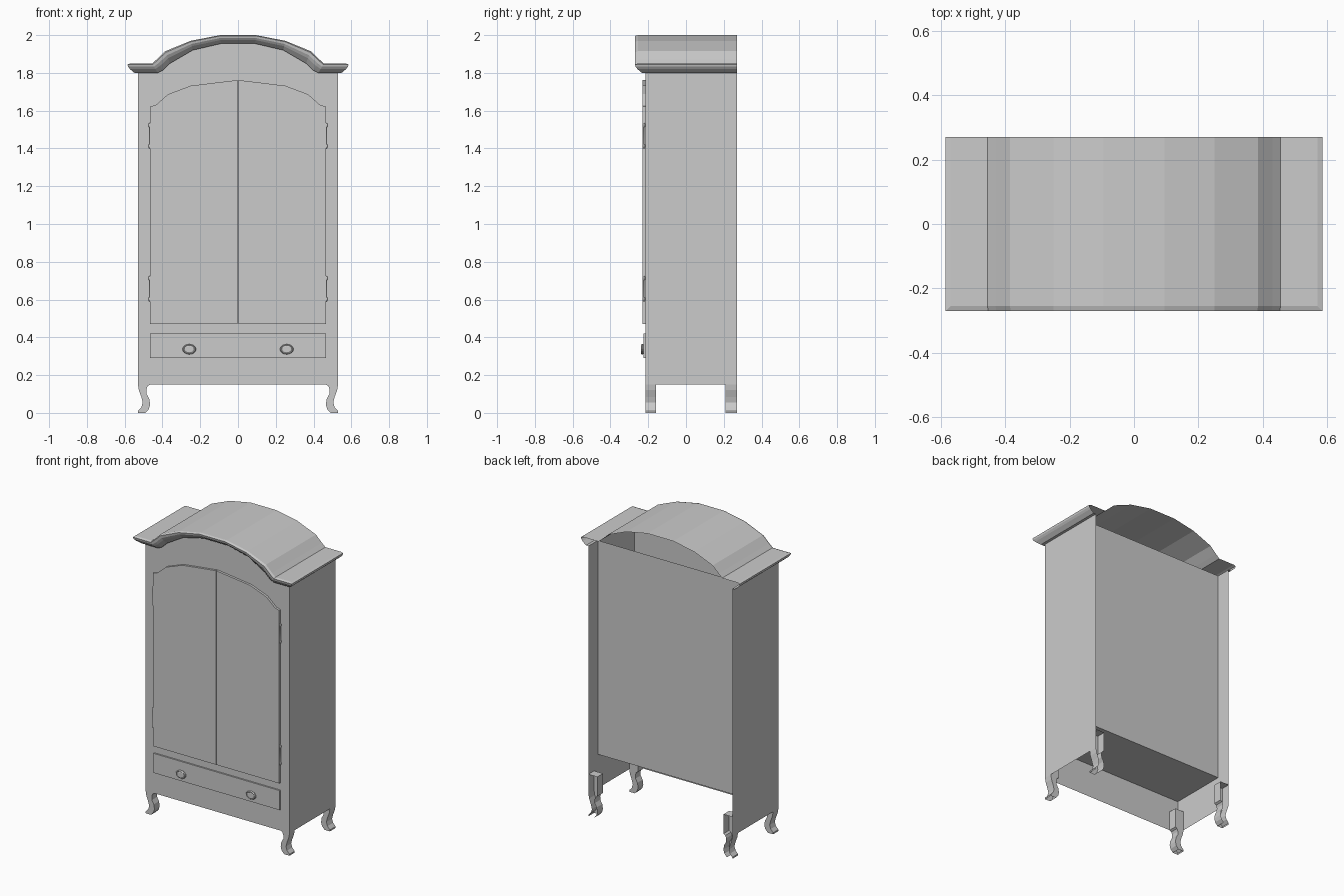
import bpy, bmesh, math

if "Cube" in bpy.data.objects:
    bpy.data.objects.remove(bpy.data.objects["Cube"])

FRONT, BACK, SIDE = -0.215, 0.27, 0.53


def make(name, verts, faces):
    bm = bmesh.new()
    vs = [bm.verts.new(v) for v in verts]
    for f in faces:
        bm.faces.new([vs[i] for i in f])
    bmesh.ops.remove_doubles(bm, verts=bm.verts, dist=1e-5)
    bmesh.ops.recalc_face_normals(bm, faces=bm.faces)
    me = bpy.data.meshes.new(name)
    bm.to_mesh(me)
    bm.free()
    ob = bpy.data.objects.new(name, me)
    bpy.context.collection.objects.link(ob)
    return ob


def extrude(name, pts, y0, y1, cap0=True, cap1=True, skip=()):
    """Extrude an x-z outline along y; skip lists open edges."""
    n = len(pts)
    verts = [(x, y, z) for y in (y0, y1) for x, z in pts]
    faces = [(i, (i + 1) % n, n + (i + 1) % n, n + i) for i in range(n) if i not in skip]
    if cap0:
        faces.append(tuple(range(n)))
    if cap1:
        faces.append(tuple(range(n, 2 * n)))
    return make(name, verts, faces)


def mirror_path(half):
    return [(-x, z) for x, z in half] + [(x, z) for x, z in reversed(half)]


def lathe(name, profile, segs, loc, axis, scale=(1, 1)):
    """Revolve (radius, height) pairs around z, or around -y for knobs."""
    verts, faces = [], []
    for r, h in profile:
        for s in range(segs):
            a = 2 * math.pi * s / segs
            u, v = r * math.cos(a) * scale[0], r * math.sin(a) * scale[1]
            p = (u, v, h) if axis == 'Z' else (u, -h, v)
            verts.append(tuple(a + b for a, b in zip(p, loc)))
    for k in range(len(profile) - 1):
        for s in range(segs):
            t = (s + 1) % segs
            faces.append((k * segs + s, k * segs + t, (k + 1) * segs + t, (k + 1) * segs + s))
    m = len(profile) - 1
    faces += [tuple(range(segs)), tuple(range(m * segs, (m + 1) * segs))]
    ob = make(name, verts, faces)
    for p in ob.data.polygons:
        p.use_smooth = len(p.vertices) == 4 and axis == 'Z'
    return ob


# Arch lines: lower and upper edge of the crown moulding
lower = mirror_path([(.425, 1.80), (.40, 1.812), (.36, 1.85), (.24, 1.92), (.09, 1.955)])
upper = mirror_path([(.455, 1.85), (.43, 1.872), (.385, 1.915), (.25, 1.97), (.095, 2.0)])

# Front panel with arched top
outline = [(-SIDE, .15), (-SIDE, 1.8)] + lower + [(SIDE, 1.8), (SIDE, .15)]
make("front_panel", [(x, FRONT, z) for x, z in outline], [tuple(range(len(outline)))])

# Side panels
for s, label in ((-1, "left"), (1, "right")):
    x = s * SIDE
    make(label + "_side_panel",
         [(x, FRONT, .15), (x, BACK, .15), (x, BACK, 1.8), (x, FRONT, 1.8)], [(0, 1, 2, 3)])

# Recessed back panel and the floor above the drawer
yb, zf = .17, .375
make("back_panel", [(-SIDE, yb, zf), (SIDE, yb, zf), (SIDE, yb, 1.8), (-SIDE, yb, 1.8)], [(0, 1, 2, 3)])
make("cabinet_floor", [(-SIDE, FRONT, zf), (SIDE, FRONT, zf), (SIDE, yb, zf), (-SIDE, yb, zf)], [(0, 1, 2, 3)])

# Crown: moulding swept along the arch and mitred round the sides, open at the back
profile = [(0, 0), (.018, 0), (.03, .2), (.043, .42), (.052, .66), (.055, .9), (.04, 1)]
stations = []
for kind in ["bl", "cl"] + list(range(len(lower))) + ["cr", "br"]:
    column = []
    for o, h in profile:
        if isinstance(kind, int):
            (xa, za), (xb, zb) = lower[kind], upper[kind]
            column.append((xa + (xb - xa) * h, FRONT - o, za + (zb - za) * h))
        else:
            s = -1 if kind[1] == "l" else 1
            y = BACK if kind[0] == "b" else FRONT - o
            column.append((s * (SIDE + o), y, 1.8 + .05 * h))
    x, y, z = column[-1]
    column.append((x, BACK, z))
    stations.append(column)
n = len(profile) + 1
verts = [v for c in stations for v in c]
faces = []
last = len(stations) - 2
for i in range(len(stations) - 1):
    for k in range(n - 1):
        if k == n - 2 and i in (0, last):
            continue
        faces.append((i * n + k, i * n + k + 1, (i + 1) * n + k + 1, (i + 1) * n + k))
crown = make("crown", verts, faces)
for p in crown.data.polygons:
    p.use_smooth = False

# Pair of arched doors
arch = [(.465, 1.622), (.435, 1.63), (.37, 1.687), (.25, 1.732), (.12, 1.748), (.002, 1.762)]
for s, label in ((-1, "left"), (1, "right")):
    pts = [(s * x, z) for x, z in [(.002, .47), (.465, .47)] + arch]
    extrude(label + "_door", pts, FRONT - .015, FRONT)

# Drawer front with oval knobs
extrude("drawer_front", [(-.465, .29), (.465, .29), (.465, .42), (-.465, .42)], FRONT - .01, FRONT)
for s in (-1, 1):
    lathe("drawer_knob", [(.9, 0), (1, .004), (1, .009), (.88, .014), (.75, .012), (.6, .014)], 16,
          (s * .258, FRONT - .01, .337), 'Y', (.036, .027))

# Door hinges: slim pins with end finials
for s in (-1, 1):
    for z in (.59, 1.40):
        lathe("hinge", [(.002, 0), (.006, .006), (.006, .018), (.004, .022), (.004, .113),
                        (.006, .117), (.006, .129), (.002, .135)], 8,
              (s * .468, FRONT - .008, z), 'Z')

# Curved legs: hollow, with open soles; the rear pair is also open behind
leg = [(.53, .28), (.53, .15), (.525, .12), (.512, .085), (.504, .055), (.512, .03), (.53, .01),
       (.53, 0), (.49, 0), (.472, .02), (.465, .045), (.47, .075), (.484, .10),
       (.485, .125), (.478, .142), (.465, .15), (.465, .28)]
for s in (-1, 1):
    pts = [(s * x, z) for x, z in leg]
    extrude("front_leg", pts, FRONT, FRONT + .055, skip=(7,))
    extrude("back_leg", pts, BACK - .06, BACK, cap1=False, skip=(7,))
